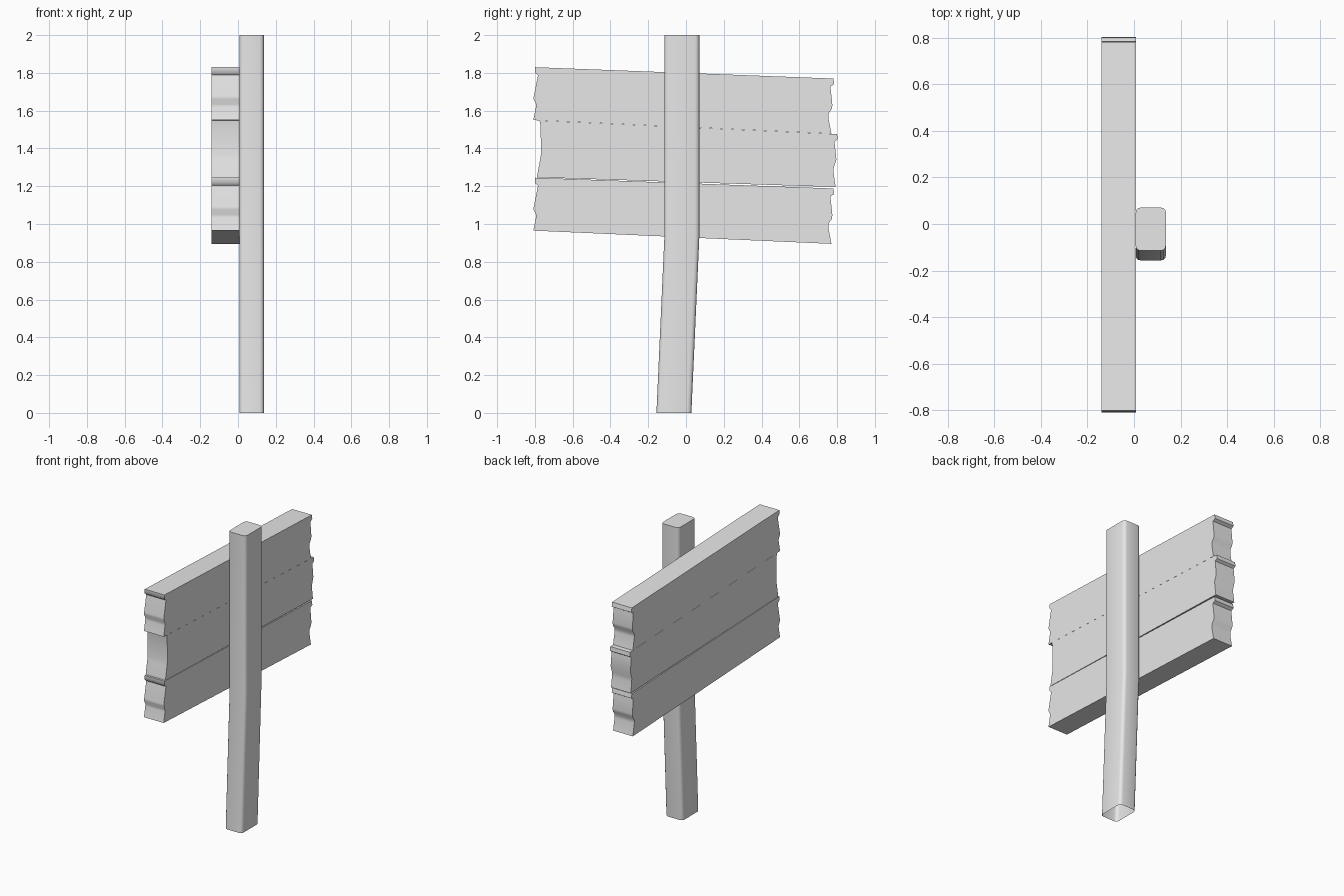
import bpy, bmesh
from math import sin, cos, pi

cube = bpy.data.objects.get("Cube")
if cube:
    bpy.data.objects.remove(cube)

grey = bpy.data.materials.new("plain grey")
grey.use_nodes = True
grey.diffuse_color = (0.8, 0.8, 0.8, 1)
grey.node_tree.nodes["Principled BSDF"].inputs["Base Color"].default_value = (0.8, 0.8, 0.8, 1)


def finish(bm, name, angle):
    bmesh.ops.recalc_face_normals(bm, faces=bm.faces)
    mesh = bpy.data.meshes.new(name)
    bm.to_mesh(mesh)
    bm.free()
    mesh.materials.append(grey)
    ob = bpy.data.objects.new(name, mesh)
    bpy.context.collection.objects.link(ob)
    bpy.ops.object.select_all(action='DESELECT')
    ob.select_set(True)
    bpy.context.view_layer.objects.active = ob
    bpy.ops.object.shade_smooth_by_angle(angle=angle)
    return ob


def plank(name, left, right, x0=-0.14, x1=0.008):
    """Board with chipped ends: (y, z) end outlines, both listed top to bottom."""
    bm = bmesh.new()
    rows = [[[bm.verts.new((x, y, z)) for x in (x0, x1)] for y, z in end]
            for end in (left, right)]
    n = len(left)
    for i in range(n - 1):
        (a, b), (c, d) = rows[0][i], rows[0][i + 1]
        (e, f), (g, h) = rows[1][i], rows[1][i + 1]
        for quad in ((a, b, d, c), (e, g, h, f), (a, c, g, e), (b, f, h, d)):
            bm.faces.new(quad)
    for i in (0, n - 1):
        (a, b), (e, f) = rows[0][i], rows[1][i]
        bm.faces.new((a, b, f, e))
    return finish(bm, name, 0.9)


# Chipped end shape: offset along the board, fraction of the height
CHIPS = [(0, 0), (0, .1), (.016, .15), (.014, .2), (-.006, .55),
         (-.007, .6), (.007, .7), (.006, .75), (-.008, 1)]
NOTCHES = [(0, 0), (.005, .1), (-.015, .14), (-.014, .2), (-.005, .48),
           (-.008, .55), (-.026, .64), (-.026, .72), (-.01, 1)]


def end(y, top, bottom, shape):
    return [(y + dy, top + (bottom - top) * t) for dy, t in shape]


plank("top_plank", end(-.80, 1.83, 1.55, CHIPS), end(.78, 1.77, 1.478, NOTCHES))
worn = [(0, 0), (.004, .08), (.006, .3), (.007, .6), (.002, .7), (-.012, .95), (-.014, 1)]
split = [(0, 0), (.003, .1), (-.014, .14), (-.004, .48), (-.019, .65), (-.018, .75), (-.008, 1)]
plank("middle_plank", end(-.775, 1.548, 1.247, worn), end(.80, 1.476, 1.196, split))
plank("bottom_plank", end(-.80, 1.245, .965, CHIPS), end(.78, 1.188, .895, NOTCHES))

# Post: rounded rectangle swept up through a slight bend, open underneath
CX, HX, HY, R = 0.072, 0.065, 0.0925, 0.022
outline = []
for k, (sx, sy) in enumerate(((1, 1), (-1, 1), (-1, -1), (1, -1))):
    for s in range(4):
        a = (k + s / 3) * pi / 2
        outline.append((CX + sx * (HX - R) + R * cos(a), sy * (HY - R) + R * sin(a)))
bm = bmesh.new()
rings = [[bm.verts.new((x, y + cy, z)) for x, y in outline]
         for cy, z in ((-.064, 0), (-.022, .93), (-.022, 2))]
for low, high in zip(rings, rings[1:]):
    for i in range(len(low)):
        j = (i + 1) % len(low)
        bm.faces.new((low[i], low[j], high[j], high[i]))
bm.faces.new(rings[-1])
finish(bm, "post", 0.7)
